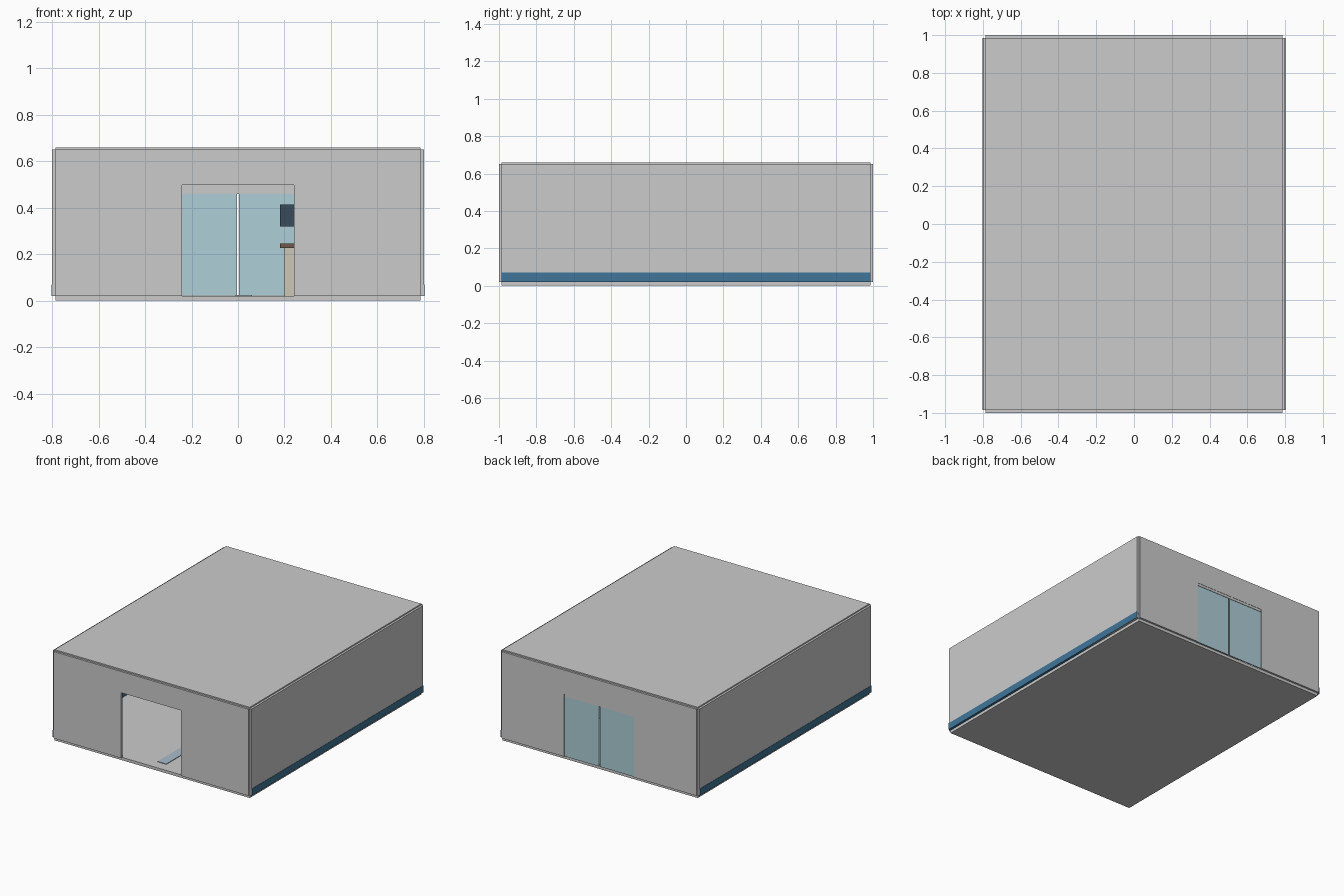
import bpy, bmesh

if "Cube" in bpy.data.objects:
    bpy.data.objects.remove(bpy.data.objects["Cube"])


def material(name, rgb):
    m = bpy.data.materials.new(name)
    m.diffuse_color = (*rgb, 1)
    m.use_nodes = True
    m.node_tree.nodes["Principled BSDF"].inputs["Base Color"].default_value = m.diffuse_color
    return m


BLUE = material("blue_trim", (0.05, 0.18, 0.32))
GLASS = material("pale_glass", (0.42, 0.62, 0.68))
NAVY = material("dark_panel", (0.04, 0.07, 0.10))
BEIGE = material("beige", (0.62, 0.57, 0.48))
BROWN = material("brown", (0.16, 0.10, 0.07))
PALE = material("pale_blue", (0.40, 0.50, 0.60))


def finish(name, bm, mat=None):
    bmesh.ops.recalc_face_normals(bm, faces=bm.faces)
    me = bpy.data.meshes.new(name)
    bm.to_mesh(me)
    bm.free()
    ob = bpy.data.objects.new(name, me)
    bpy.context.collection.objects.link(ob)
    if mat:
        me.materials.append(mat)
    return ob


def box(name, x, y, z, mat=None):
    """Box from (min, max) pairs."""
    bm = bmesh.new()
    bmesh.ops.create_cube(bm, size=1)
    for v in bm.verts:
        v.co = [(a + b) / 2 + c * (b - a) for (a, b), c in zip((x, y, z), v.co)]
    return finish(name, bm, mat)


def wall_with_doorway(name, y0, y1, half_open, top_open):
    """Upside-down U profile extruded through the wall thickness."""
    half = [(half_open, top_open), (half_open, Z0), (W, Z0), (W, Z1)]
    pts = half + [(-x, z) for x, z in reversed(half)]
    bm = bmesh.new()
    f = bm.faces.new([bm.verts.new((x, y0, z)) for x, z in pts])
    r = bmesh.ops.extrude_face_region(bm, geom=[f])
    moved = [e for e in r["geom"] if isinstance(e, bmesh.types.BMVert)]
    bmesh.ops.translate(bm, verts=moved, vec=(0, y1 - y0, 0))
    return finish(name, bm)


W, L, Z0, Z1 = 0.785, 0.986, 0.021, 0.651

# Shell: floor, roof and end walls, leaving small notches at the corners
box("floor", (-W, W), (-L, L), (0, Z0))
box("roof", (-W, W), (-L, L), (Z1 - 0.005, 0.66))
wall_with_doorway("front_wall", -1, -L, 0.24, 0.497)
wall_with_doorway("back_wall", L, 1, 0.28, 0.478)

# Side walls, blue skirting and sliding glass doors
for side, s in (("left", -1), ("right", 1)):
    def span(a, b):
        return tuple(sorted((s * a, s * b)))
    box(side + "_wall", span(W, 0.80), (-L, L), (Z0, Z1))
    box(side + "_skirting", span(0.775, 0.802), (-L, L), (Z0, 0.07), BLUE)
    box(side + "_glass_door", span(0.005, 0.28), (0.988, 0.995), (Z0 + 0.001, 0.46), GLASS)
box("door_rail", (-0.28, 0.28), (0.986, 0.998), (0.46, 0.478))

# Floor strip inside the entrance
box("floor_strip", (-0.01, 0.06), (-0.91, -0.4), (Z0, 0.025), PALE)

# Counter with overhanging top and hanging panel
box("counter_base", (0.20, 0.62), (0.20, 0.38), (Z0, 0.226), BEIGE)
box("counter_top", (0.18, 0.64), (0.18, 0.40), (0.226, 0.245), BROWN)
box("hanging_panel", (0.18, 0.64), (0.28, 0.30), (0.32, 0.415), NAVY)
